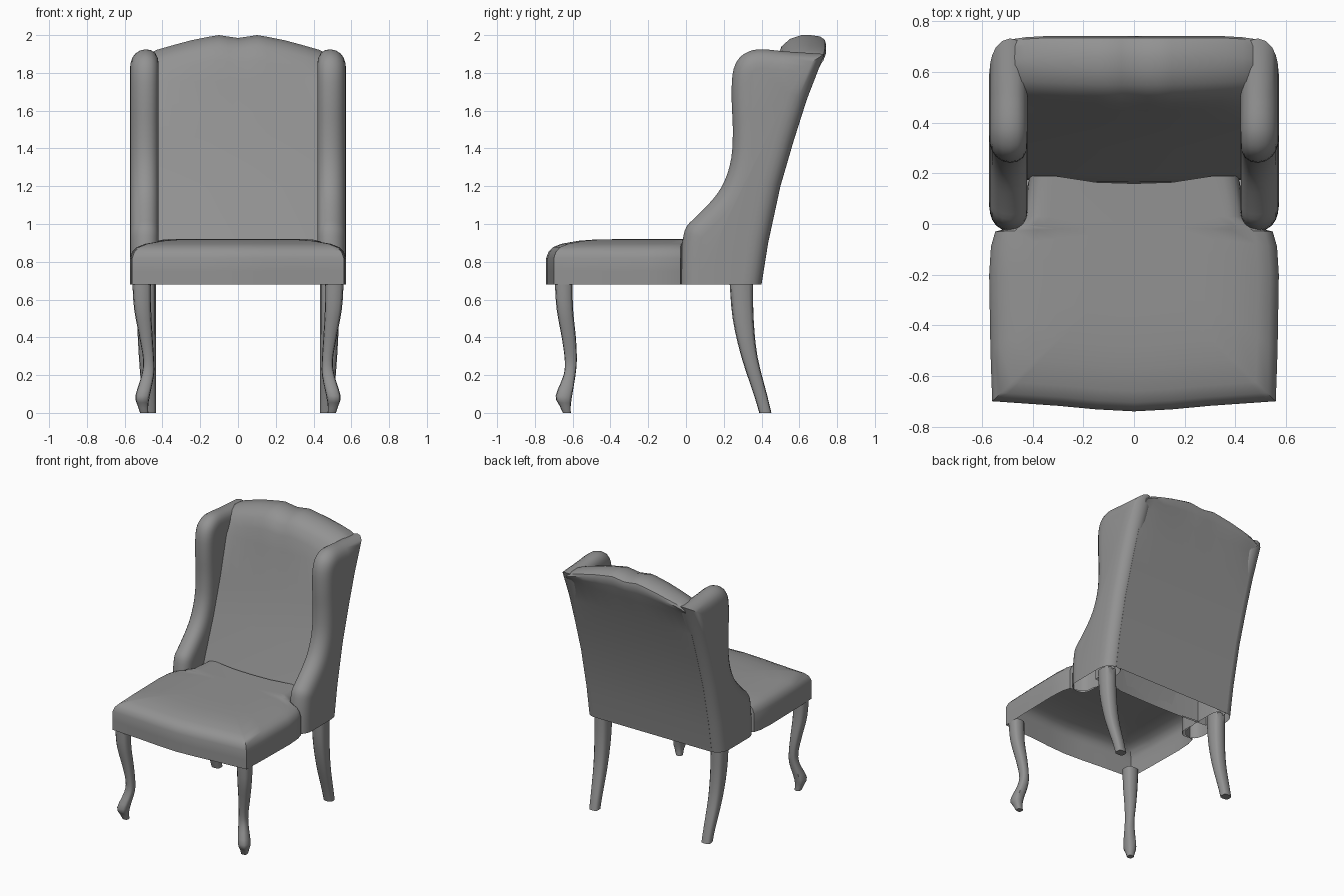
import bpy, bmesh, math
from mathutils import Vector

if "Cube" in bpy.data.objects:
    bpy.data.objects.remove(bpy.data.objects["Cube"])

# Grey upholstery tone shared by all parts
grey = bpy.data.materials.new("grey")
grey.diffuse_color = (.29, .29, .29, 1)
grey.use_nodes = True
grey.node_tree.nodes["Principled BSDF"].inputs["Base Color"].default_value = grey.diffuse_color


def smooth(pts, n=4):
    """Catmull-Rom refinement of an open list of tuples."""
    P = [Vector(p) for p in pts]
    P = [2 * P[0] - P[1]] + P + [2 * P[-1] - P[-2]]
    out = []
    for i in range(1, len(P) - 2):
        a, b, c, d = P[i - 1:i + 3]
        for k in range(n):
            t = k / n
            out.append(0.5 * (2 * b + (c - a) * t + (2 * a - 5 * b + 4 * c - d) * t * t
                              + (3 * b - a - 3 * c + d) * t ** 3))
    return out + [P[-2]]


def loft(name, rings, cap_start=True, cap_end=True, mirror=False, open_below=None):
    """Skin a list of closed rings that have equal point counts."""
    bm = bmesh.new()
    vr = [[bm.verts.new(p) for p in r] for r in rings]
    n = len(rings[0])
    for a, b in zip(vr, vr[1:]):
        for i in range(n):
            bm.faces.new((a[i], a[(i + 1) % n], b[(i + 1) % n], b[i]))
    if cap_start:
        bm.faces.new(vr[0][::-1])
    if cap_end:
        bm.faces.new(vr[-1])
    if mirror:
        geo = bmesh.ops.duplicate(bm, geom=bm.verts[:] + bm.edges[:] + bm.faces[:])["geom"]
        for v in geo:
            if isinstance(v, bmesh.types.BMVert):
                v.co.x = -v.co.x
    bmesh.ops.recalc_face_normals(bm, faces=bm.faces)
    if open_below:
        low = [f for f in bm.faces if all(v.co.z < open_below for v in f.verts)]
        bmesh.ops.delete(bm, geom=low, context='FACES')
    me = bpy.data.meshes.new(name)
    bm.to_mesh(me)
    bm.free()
    me.materials.append(grey)
    ob = bpy.data.objects.new(name, me)
    bpy.context.collection.objects.link(ob)
    bpy.ops.object.select_all(action='DESELECT')
    ob.select_set(True)
    bpy.context.view_layer.objects.active = ob
    bpy.ops.object.shade_smooth_by_angle(angle=math.radians(40))
    return ob


# Seat: hollow cushion, open underneath, bowed front, notched around the wings
half = [(0, -.74), (.15, -.732), (.3, -.718), (.53, -.702), (.56, -.70), (.567, -.5), (.572, -.2),
        (.565, -.09), (.548, -.03), (.47, -.01), (.435, .03), (.415, .19), (.2, .165), (0, .16)]
outline = half + [(-x, y) for x, y in half[-2:0:-1]]
rings = []
for o, z in [(0, .68), (0, .75), (0, .82), (.012, .853), (.035, .877),
             (.08, .895), (.17, .911), (.26, .918), (.4, .92)]:
    ring = []
    for x, y in outline:
        kx = 1 - o / .57 * (1 if y < -.02 else .35)
        ring.append((x * kx, y * (1 - o / .74) if y < 0 else y, z))
    rings.append(ring)
loft("seat", rings, cap_start=False)

# Shared rear line of the backrest (y, z)
rear = [(.40, .68), (.435, .9), (.50, 1.2), (.57, 1.44), (.64, 1.66)]

# Back panel: side profiles along x, with the scalloped crest height; hollow below
crest = [(0, 1.985), (.05, 1.992), (.1, 2.0), (.15, 1.992), (.25, 1.972), (.35, 1.945),
         (.43, 1.922), (.47, 1.903), (.495, 1.885)]
crest = [(-x, z) for x, z in crest[:0:-1]] + crest
rings = []
for x, t in crest:
    bulge = .015 * (abs(x) / .45) ** 2
    tuck = max(0, abs(x) - .40) * .15
    prof = rear + [(y - tuck, 1.82 + f * (t - 1.82)) for y, f in
                   [(.70, 0), (.73, .45), (.742, .7), (.735, .86), (.71, .96), (.66, 1)]]
    front = [(.61, t), (.55, t - .02), (.505, t - .06), (.475, t - .13), (.45, 1.755), (.375, 1.46),
             (.295, 1.2), (.19, .92), (.165, .85), (.16, .68)]
    rings.append([(x, y, z) for y, z in prof + [(y + bulge, z) for y, z in front]])
loft("back_panel", rings, open_below=.69)

# Wings: side outline stacked along x with a rounded rim; the top rear is a single mitred corner
front = smooth([(-.03, .68), (-.028, .8), (-.018, .91), (.002, .985), (.06, 1.045), (.15, 1.14),
                (.205, 1.23), (.24, 1.35), (.248, 1.5), (.242, 1.65), (.246, 1.79), (.275, 1.87),
                (.33, 1.912), (.40, 1.925), (.52, 1.914)], 3)
prof = front + [Vector((.733, 1.90))] + [Vector(p) for p in rear[::-1]]
n = len(prof)
normals = []
for i in range(n):
    a, b = (prof[i] - prof[i - 1]).normalized(), (prof[(i + 1) % n] - prof[i]).normalized()
    d = (a + b).normalized()
    normals.append(Vector((-d.y, d.x)) / max(.5, a.dot(d)))
normals[0], normals[-1] = Vector((-1, 0)), Vector((1, 0))
rings = []
for x, d in [(.42, .075), (.425, .045), (.438, .02), (.46, .005), (.49, 0), (.52, .007),
             (.545, .024), (.56, .046), (.568, .07), (.572, .1)]:
    rings.append([(x, p.x - m.x * d, p.y - m.y * d) for p, m in zip(prof, normals)])
loft("wings", rings, mirror=True, open_below=.69)


def leg(name, rows):
    """rows: z, x_inner, x_outer, y_front, y_rear; rounded-square sections."""
    rings = []
    for z, x0, x1, y0, y1 in smooth(rows, 3):
        ring = []
        for k in range(12):
            c, s = math.cos(k * math.pi / 6), math.sin(k * math.pi / 6)
            c, s = [math.copysign(abs(v) ** .65, v) for v in (c, s)]
            ring.append(((x0 + x1) / 2 + c * (x1 - x0) / 2, (y0 + y1) / 2 + s * (y1 - y0) / 2, z))
        rings.append(ring)
    loft(name, rings, mirror=True)


# Cabriole front legs
leg("front_legs", [(.70, .46, .56, -.695, -.60), (.55, .46, .55, -.685, -.598),
                   (.4, .452, .522, -.658, -.583), (.28, .445, .502, -.642, -.578),
                   (.2, .445, .51, -.648, -.585), (.09, .467, .543, -.69, -.603),
                   (.04, .475, .532, -.67, -.61), (0, .475, .518, -.652, -.61)])
# Swept rear legs
leg("rear_legs", [(.70, .435, .54, .23, .355), (.5, .435, .535, .247, .358),
                  (.3, .435, .525, .292, .378), (.1, .435, .51, .358, .428),
                  (0, .435, .505, .388, .452)])
